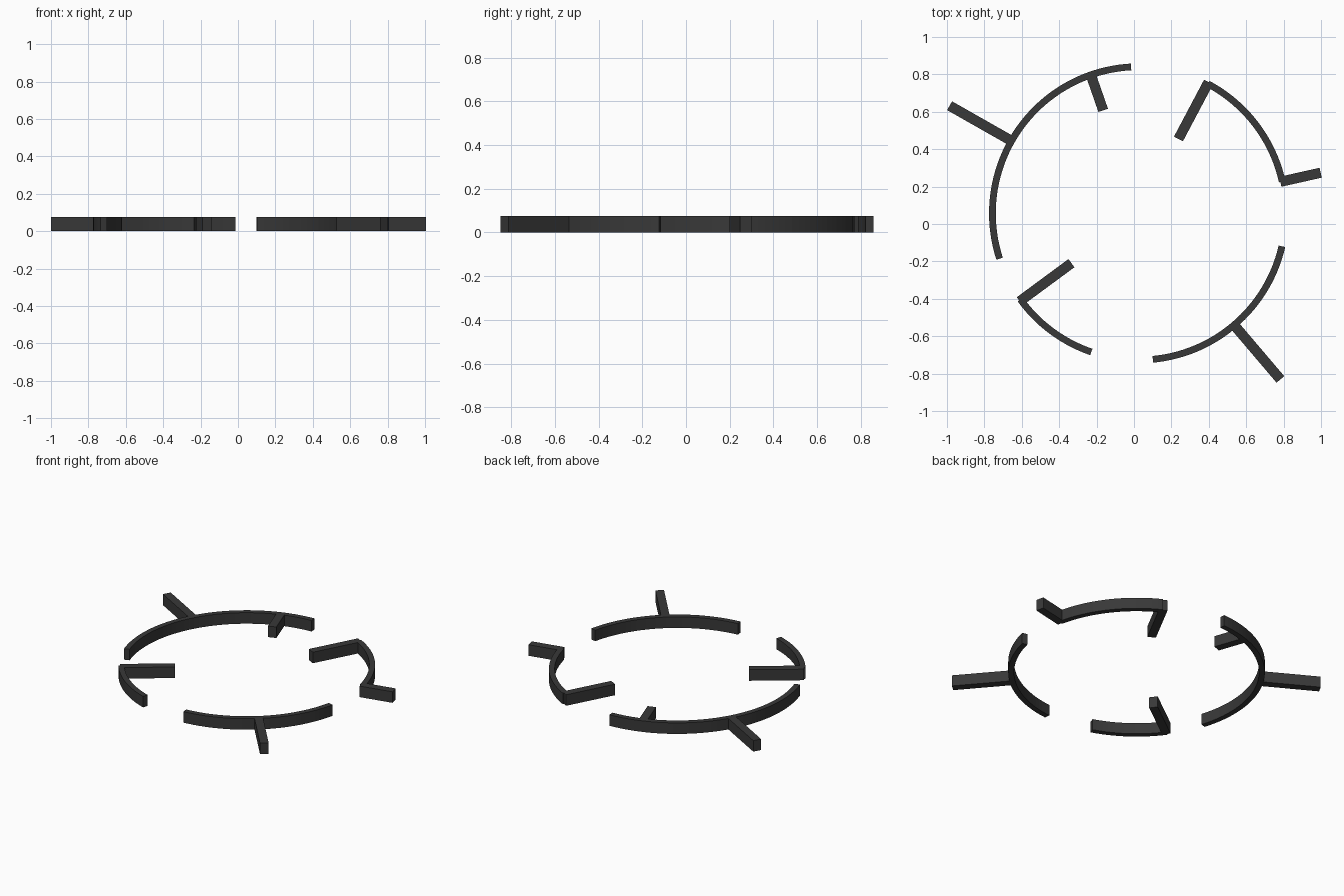
import bpy, bmesh
from math import radians, cos, sin, ceil

if "Cube" in bpy.data.objects:
    bpy.data.objects.remove(bpy.data.objects["Cube"])

CX, CY = 0.027, 0.057        # ring centre
R_IN, R_OUT = 0.766, 0.802   # ring wall
R_MID = 0.784
HEIGHT, BAR_W = 0.076, 0.054

mat = bpy.data.materials.new("dark_grey")
mat.diffuse_color = (0.04, 0.04, 0.04, 1)
mat.use_nodes = True
mat.node_tree.nodes["Principled BSDF"].inputs["Base Color"].default_value = mat.diffuse_color


def extrude_outline(name, pts):
    """Closed outline on the ground, raised to the common height."""
    bm = bmesh.new()
    low = [bm.verts.new((x, y, 0)) for x, y in pts]
    top = [bm.verts.new((x, y, HEIGHT)) for x, y in pts]
    n = len(pts)
    # caps as quad strips: outline goes out along one side and back along the other
    for i in range(n // 2 - 1):
        j = n - 1 - i
        bm.faces.new((low[i], low[i + 1], low[j - 1], low[j]))
        bm.faces.new((top[i], top[i + 1], top[j - 1], top[j]))
    for i in range(n):
        k = (i + 1) % n
        bm.faces.new((low[i], low[k], top[k], top[i]))
    bmesh.ops.recalc_face_normals(bm, faces=bm.faces)
    me = bpy.data.meshes.new(name)
    bm.to_mesh(me)
    bm.free()
    me.materials.append(mat)
    ob = bpy.data.objects.new(name, me)
    bpy.context.collection.objects.link(ob)
    return ob


def arc(name, a0, a1):
    n = ceil((a1 - a0) / 2.5)
    angles = [radians(a0 + (a1 - a0) * i / n) for i in range(n + 1)]
    pts = [(CX + R_OUT * cos(a), CY + R_OUT * sin(a)) for a in angles]
    pts += [(CX + R_IN * cos(a), CY + R_IN * sin(a)) for a in reversed(angles)]
    extrude_outline(name, pts)


def bar(name, angle, r0, r1):
    c, s, h = cos(radians(angle)), sin(radians(angle)), BAR_W / 2
    local = [(r0, -h), (r1, -h), (r1, h), (r0, h)]
    extrude_outline(name, [(CX + r * c - t * s, CY + r * s + t * c) for r, t in local])


# Broken ring wall
arc("arc_right", 12.5, 62)
arc("arc_left", 93.1, 198)
arc("arc_bottom_left", 216, 251)
arc("arc_bottom_right", 275.4, 347)

# Bars pointing outward
bar("outer_bar_right", 12.6, 0.774, 0.995)
bar("outer_bar_left", 150.4, R_MID, 1.165)
bar("outer_bar_bottom", -49.6, R_MID, 1.166)

# Bars pointing inward
bar("inner_bar_top", 109.2, 0.583, R_MID)
bar("inner_bar_right", 62.1, 0.45, 0.794)
bar("inner_bar_left", 216.4, 0.449, 0.792)
